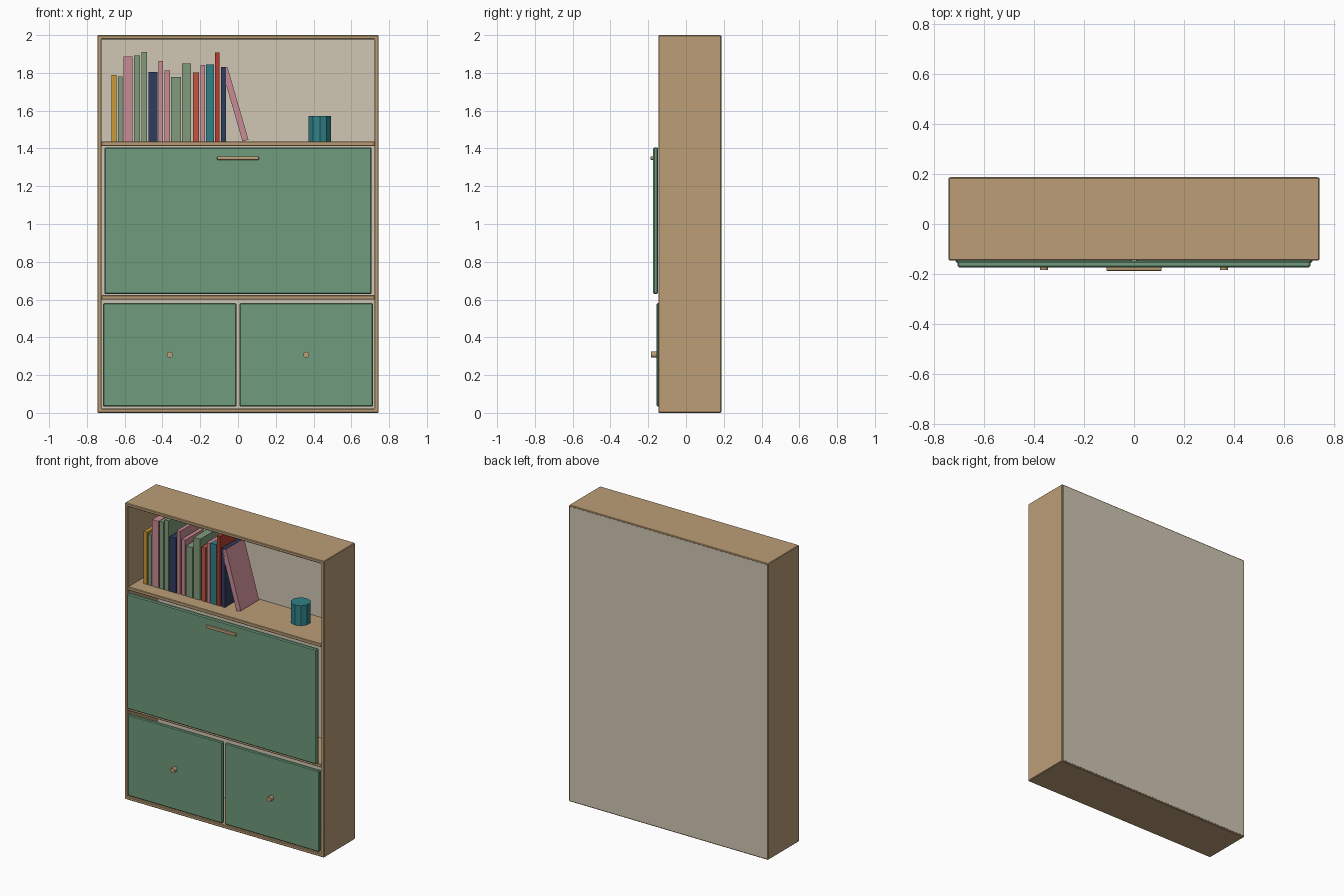
import bpy, bmesh, math
from mathutils import Matrix

if "Cube" in bpy.data.objects:
    bpy.data.objects.remove(bpy.data.objects["Cube"])


def material(name, rgb):
    m = bpy.data.materials.new(name)
    m.diffuse_color = (*rgb, 1)
    m.use_nodes = True
    m.node_tree.nodes["Principled BSDF"].inputs["Base Color"].default_value = m.diffuse_color
    return m


WOOD = material("wood", (0.50, 0.34, 0.18))
BACK = material("back_board", (0.63, 0.57, 0.46))
FRONT = material("green_front", (0.156, 0.328, 0.205))
COVERS = {
    "yellow": material("yellow", (0.58, 0.33, 0.04)),
    "sage": material("sage", (0.22, 0.33, 0.20)),
    "pink": material("pink", (0.58, 0.26, 0.30)),
    "navy": material("navy", (0.03, 0.045, 0.115)),
    "orange": material("orange", (0.55, 0.09, 0.053)),
    "teal": material("teal", (0.03, 0.22, 0.24)),
    "red": material("red", (0.48, 0.045, 0.03)),
}


def finish(bm, name, mat, bevel=0, segments=1):
    me = bpy.data.meshes.new(name)
    bmesh.ops.recalc_face_normals(bm, faces=bm.faces)
    bm.to_mesh(me)
    bm.free()
    ob = bpy.data.objects.new(name, me)
    bpy.context.collection.objects.link(ob)
    me.materials.append(mat)
    if bevel:
        mod = ob.modifiers.new("bevel", 'BEVEL')
        mod.width, mod.segments = bevel, segments
    return ob


def box(name, x, y, z, mat, bevel=0, segments=1):
    """Box from (min, max) ranges."""
    bm = bmesh.new()
    size = [r[1] - r[0] for r in (x, y, z)]
    mid = [(r[1] + r[0]) / 2 for r in (x, y, z)]
    bmesh.ops.create_cube(bm, size=1, matrix=Matrix.Translation(mid) @ Matrix.Diagonal((*size, 1)))
    return finish(bm, name, mat, bevel, segments)


def cylinder(name, sides, radius, depth, matrix, mat):
    bm = bmesh.new()
    bmesh.ops.create_cone(bm, cap_ends=True, segments=sides, radius1=radius,
                          radius2=radius, depth=depth, matrix=matrix)
    return finish(bm, name, mat)


# Outer carcass: a rectangular frame, open at front and back
W, T, Y0, Y1 = 0.744, 0.022, -0.146, 0.187
bm = bmesh.new()
rings = []
for inset, y in ((0, Y0), (0, Y1), (T, Y1), (T, Y0)):
    rings.append([bm.verts.new((sx * (W - inset), y, 1 + sz * (1 - inset)))
                  for sx, sz in ((-1, -1), (1, -1), (1, 1), (-1, 1))])
for a, b in zip(rings, rings[1:] + rings[:1]):
    for i in range(4):
        j = (i + 1) % 4
        bm.faces.new((a[i], a[j], b[j], b[i]))
finish(bm, "carcass", WOOD, 0.004)

# Back board and the two fixed shelves
box("back_panel", (-0.735, 0.735), (0.175, 0.188), (0.009, 1.991), BACK)
for name, z0, z1 in (("book_shelf", 1.413, 1.436), ("middle_shelf", 0.601, 0.623)):
    box(name, (-0.724, 0.724), (-0.142, 0.176), (z0, z1), WOOD, 0.003)

# Drop-down flap with its bar handle
box("flap", (-0.708, 0.708), (-0.174, -0.148), (0.629, 1.406), FRONT, 0.006)
box("flap_handle", (-0.111, 0.111), (-0.188, -0.172), (1.339, 1.358), WOOD, 0.005, 2)

# Lower doors with round knobs
for side, s in (("left", -1), ("right", 1)):
    xs = sorted((s * 0.008, s * 0.715))
    box(side + "_door", xs, (-0.156, -0.132), (0.034, 0.581), FRONT, 0.005)
    cylinder(side + "_knob", 12, 0.016, 0.030,
             Matrix.Translation((s * 0.361, -0.169, 0.308)) @ Matrix.Rotation(math.pi / 2, 4, 'X'), WOOD)

# Row of upright books: left, right, top, colour
BASE, BY = 1.437, (-0.05, 0.145)
books = [
    (-.670, -.644, 1.790, "yellow"), (-.636, -.612, 1.780, "sage"), (-.607, -.559, 1.886, "pink"),
    (-.551, -.520, 1.891, "sage"), (-.512, -.483, 1.910, "sage"), (-.475, -.427, 1.806, "navy"),
    (-.422, -.398, 1.862, "pink"), (-.388, -.361, 1.812, "pink"), (-.354, -.303, 1.777, "sage"),
    (-.296, -.248, 1.849, "sage"), (-.237, -.206, 1.801, "orange"), (-.198, -.174, 1.841, "pink"),
    (-.169, -.127, 1.844, "teal"), (-.121, -.098, 1.907, "red"), (-.090, -.063, 1.830, "navy"),
]
for i, (x0, x1, top, colour) in enumerate(books, 1):
    box(f"book_{i:02d}", (x0, x1), BY, (BASE, top), COVERS[colour])

# Last book leans on the row, pivoting on its lower left edge
lean = box("leaning_book", (0, 0.033), BY, (0, 0.40), COVERS["pink"])
lean.location = (0.024, 0, BASE)
lean.rotation_euler.y = -0.282

# Small faceted pot
cylinder("pot", 10, 0.062, 0.135, Matrix.Translation((0.433, 0.05, BASE + 0.0675)), COVERS["teal"])
